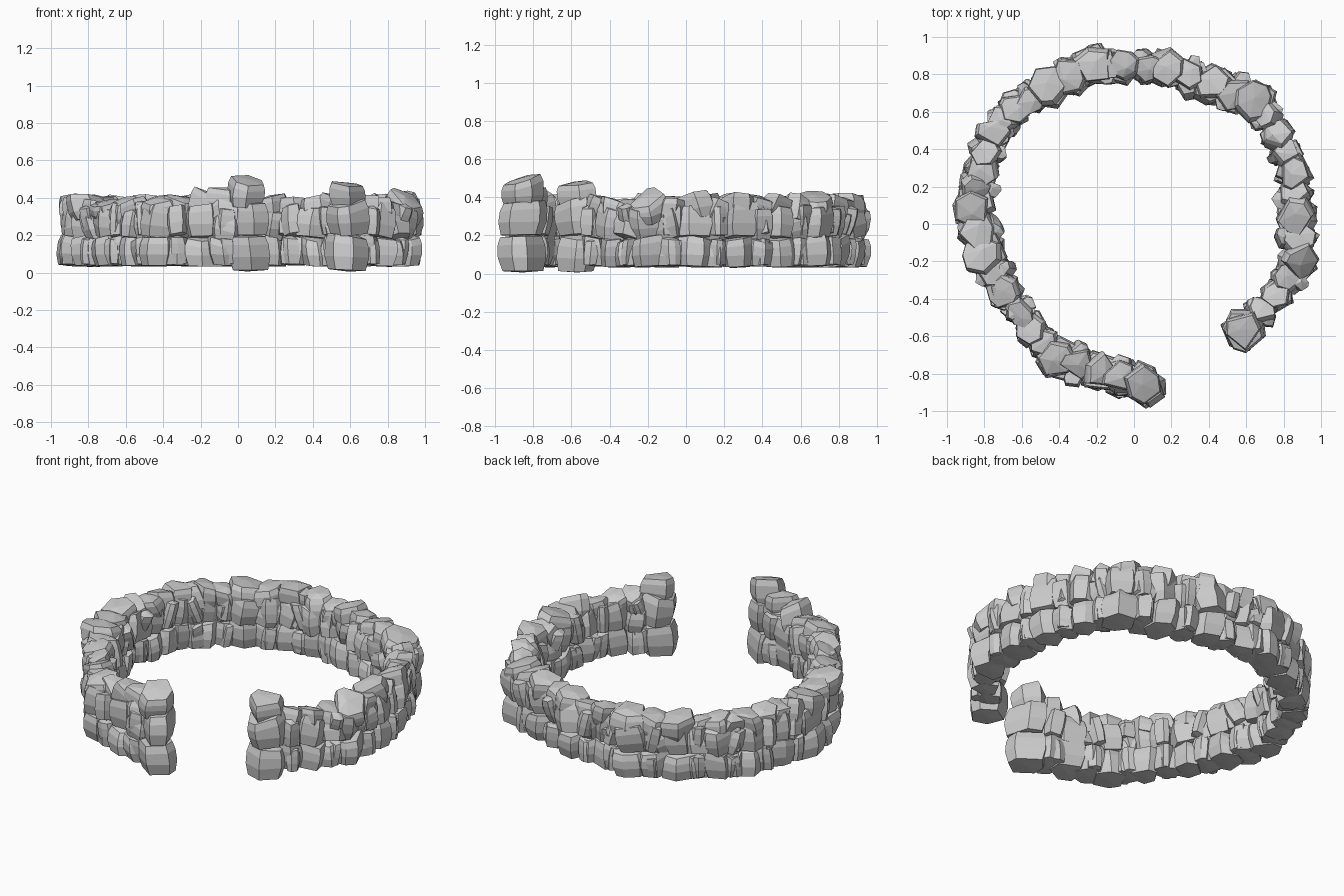
import bpy, bmesh, math, random
from mathutils import Vector, Matrix

if "Cube" in bpy.data.objects:
    bpy.data.objects.remove(bpy.data.objects["Cube"])

random.seed(5)

# Stone stacks around the ring: x, y, half width, top height
STACKS = [
    (0.05, -0.855, 0.112, 0.50), (-0.18, -0.79, 0.112, 0.43), (-0.42, -0.715, 0.115, 0.40),
    (-0.55, -0.55, 0.09, 0.39), (-0.69, -0.36, 0.10, 0.38), (-0.80, -0.15, 0.115, 0.41),
    (-0.865, 0.10, 0.115, 0.41), (-0.82, 0.30, 0.095, 0.40), (-0.745, 0.48, 0.095, 0.41),
    (-0.64, 0.615, 0.09, 0.40), (-0.46, 0.73, 0.115, 0.41), (-0.22, 0.85, 0.112, 0.42),
    (-0.05, 0.84, 0.09, 0.41), (0.17, 0.83, 0.105, 0.41), (0.42, 0.745, 0.115, 0.41),
    (0.65, 0.66, 0.115, 0.41), (0.765, 0.48, 0.09, 0.41), (0.85, 0.27, 0.10, 0.41),
    (0.87, 0.04, 0.115, 0.42), (0.875, -0.20, 0.11, 0.41), (0.76, -0.38, 0.09, 0.39),
    (0.585, -0.57, 0.112, 0.48),
]


def jit(v, d=0.012):
    return v + random.uniform(-d, d)


def stone(name, x, y, z0, z1, half, tilt=0.0, rough=0.2):
    """Faceted boulder: an irregular polygon lofted through four rings."""
    n = random.choice((5, 6, 6, 7))
    turn = random.uniform(0, math.tau)
    outline = []
    for i in range(n):
        a = turn + math.tau * (i + random.uniform(-0.28, 0.28)) / n
        r = half * random.uniform(0.92, 1.18)
        outline.append(Vector((r * math.cos(a), r * math.sin(a), 0)))
    h = z1 - z0
    slope = Vector((random.uniform(-rough, rough), random.uniform(-rough, rough), 0))
    lean = Vector((jit(0, 0.02), jit(0, 0.02), 0))
    bm = bmesh.new()
    rings = []
    for t, s in ((-0.48, 0.86), (-0.12, 1.02), (0.22, 1.0), (0.44, 0.88)):
        ring = []
        for p in outline:
            q = p * s + lean * t
            q.z = t * h + p.dot(slope) * (1 if t > 0 else 0.3)
            ring.append(bm.verts.new(q))
        rings.append(ring)
    for lo, hi in zip(rings, rings[1:]):
        for i in range(n):
            j = (i + 1) % n
            bm.faces.new((lo[i], lo[j], hi[j], hi[i]))
    # shallow off-centre peaks close the top and the underside
    peak = bm.verts.new((jit(0, 0.3 * half), jit(0, 0.3 * half), 0.52 * h))
    foot = bm.verts.new((0, 0, -0.52 * h))
    for i in range(n):
        j = (i + 1) % n
        bm.faces.new((rings[-1][i], rings[-1][j], peak))
        bm.faces.new((rings[0][j], rings[0][i], foot))
    axis = Vector((random.uniform(-1, 1), random.uniform(-1, 1), 0.01)).normalized()
    bm.transform(Matrix.Translation((x, y, (z0 + z1) / 2)) @ Matrix.Rotation(tilt, 4, axis))
    mesh = bpy.data.meshes.new(name)
    bm.to_mesh(mesh)
    bm.free()
    ob = bpy.data.objects.new(name, mesh)
    bpy.context.collection.objects.link(ob)


def tilted():
    return random.uniform(-0.4, 0.4)


last = len(STACKS) - 1
for i, (x, y, half, top) in enumerate(STACKS):
    here = Vector((x, y))
    out = here.normalized()
    # end stacks: three big upright stones
    if i in (0, last):
        stone("end_lower_stone", x, y, 0.01, 0.205, half)
        stone("end_middle_stone", x, y, 0.20, 0.385, half)
        stone("end_top_stone", jit(x), jit(y), 0.35, top, half * 0.92, 0, 0.3)
    else:
        stone("lower_stone", x, y, 0.035, 0.195, half * 0.95)
        stone("middle_stone", jit(x), jit(y), 0.185, 0.36, half * 0.95, tilted() * 0.5)
        stone("top_stone", jit(x), jit(y), 0.28, top, half * 0.88, tilted(), 0.3)
    if i == last:
        break
    # filler stones bridging to the next stack
    nx, ny, nh, ntop = STACKS[i + 1]
    mid = (here + Vector((nx, ny))) / 2
    size = min(half, nh) * 0.9
    stone("lower_filler", mid.x, mid.y, 0.04, jit(0.19), size)
    stone("middle_filler", jit(mid.x), jit(mid.y), 0.18, jit(0.33), size, tilted())
    stone("top_filler", jit(mid.x), jit(mid.y), 0.26, jit(0.395), size * 0.92, tilted(), 0.3)
    # small chips on the inner and outer faces of the wall
    for side in (-1, 1):
        c = mid + out * side * size * 0.6
        stone("lower_chip", c.x, c.y, 0.045, jit(0.185), size * 0.5)
        stone("upper_chip", jit(c.x), jit(c.y), 0.2, jit(0.36), size * 0.55, tilted())
# tall leaning cap beside the left end
stone("leaning_cap", -0.08, -0.81, 0.33, 0.455, 0.09, 0.1, 0.25)
